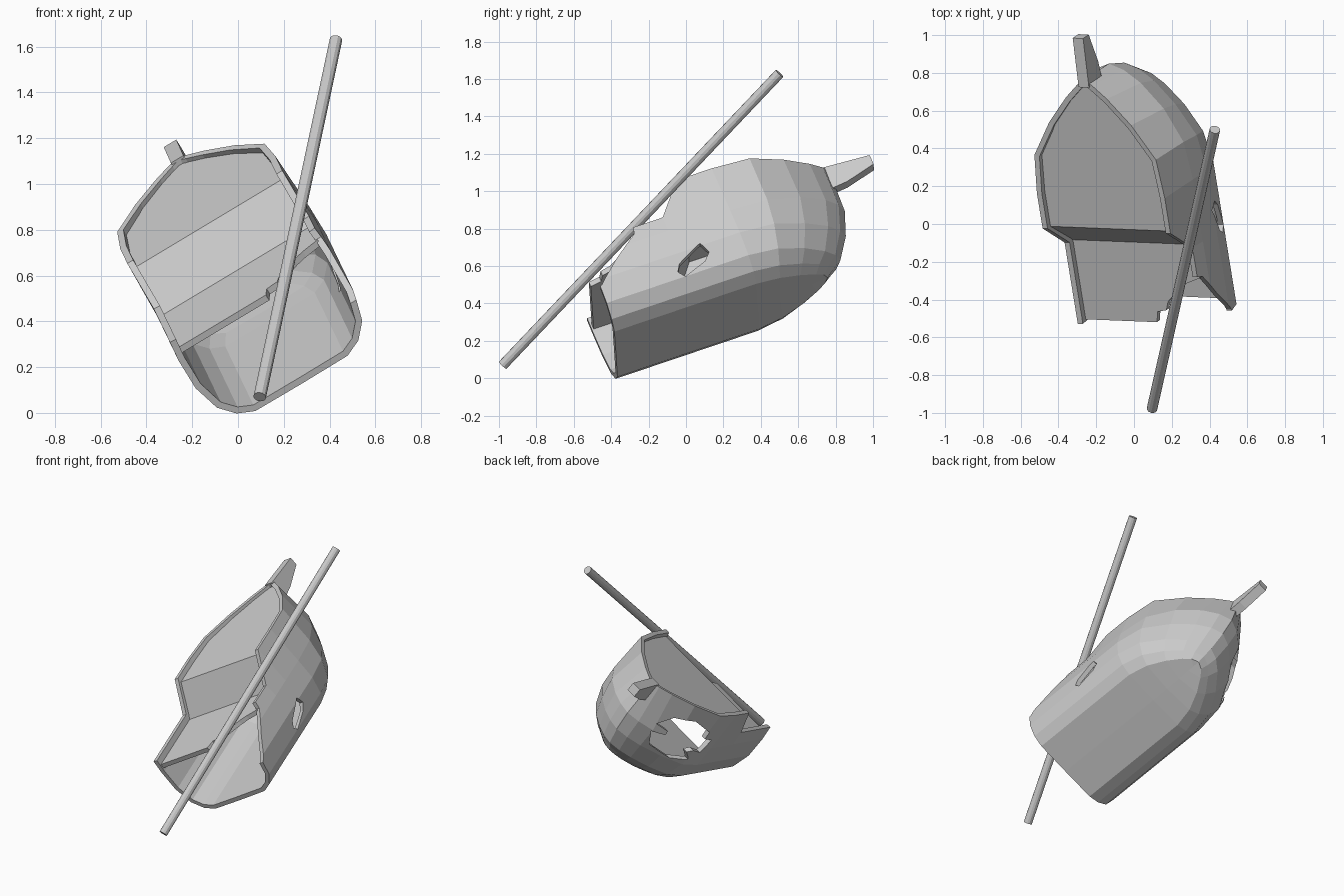
import bpy, bmesh
from mathutils import Vector, Matrix

if "Cube" in bpy.data.objects:
    bpy.data.objects.remove(bpy.data.objects["Cube"])

# Wreck frame: u = across the deck, v = towards the bow, w = up from the deck
V = Vector((-0.152, 0.937, 0.316)).normalized()
U = Vector((0.858, -0.04, 0.512))
U = (U - V * U.dot(V)).normalized()
W = U.cross(V)
FRAME = Matrix.Translation((-0.128, -0.025, 0.828)) @ Matrix((U, V, W)).transposed().to_4x4()


def add(name, bm, matrix=FRAME):
    mesh = bpy.data.meshes.new(name)
    bm.to_mesh(mesh)
    bm.free()
    ob = bpy.data.objects.new(name, mesh)
    bpy.context.collection.objects.link(ob)
    ob.matrix_world = matrix
    return ob


def prism(name, pts, lo, hi, axis):
    """Extrude a 2D outline along u (points are v, w) or w (points are u, v)."""
    place = (lambda p, d: (d, *p)) if axis == "u" else (lambda p, d: (*p, d))
    bm = bmesh.new()
    a = [bm.verts.new(place(p, lo)) for p in pts]
    b = [bm.verts.new(place(p, hi)) for p in pts]
    bm.faces.new(a)
    bm.faces.new(b)
    for i in range(len(pts)):
        j = (i + 1) % len(pts)
        bm.faces.new((a[i], a[j], b[j], b[i]))
    bmesh.ops.recalc_face_normals(bm, faces=bm.faces)
    return add(name, bm)


# Hull: waterlines (height, half width, stem position, taper of the bow)
STERN = [-0.61, -0.40, -0.15, 0.0, 0.20]
BOW = [0.33, 0.62, 0.84, 0.95, 1.0]
RAIL = [-0.155, -0.155, -0.155, 0.035, 0.035]
ROWS = [
    (None, 0.395, 0.85, (0.95, 0.64, 0.32, 0.12, 0)),
    (-0.25, 0.405, 0.84, (0.95, 0.73, 0.44, 0.21, 0)),
    (-0.40, 0.405, 0.79, (0.93, 0.68, 0.41, 0.20, 0)),
    (-0.53, 0.37, 0.71, (0.91, 0.67, 0.40, 0.20, 0)),
    (-0.60, 0.31, 0.65, (0.89, 0.65, 0.39, 0.20, 0)),
    (-0.635, 0.235, 0.61, (0.88, 0.64, 0.38, 0.20, 0)),
    (-0.637, 0.0, 0.58, (0, 0, 0, 0, 0)),
]
bm = bmesh.new()
grid = []
for w, half, stem, taper in ROWS:
    row = []
    for i, v in enumerate(STERN):
        row.append(bm.verts.new((half, v, RAIL[i] if w is None else w)))
    for f, k in zip(BOW, taper):
        z = 0.035 - 0.015 * f if w is None else w + 0.03 * f * f * (w < -0.55)
        row.append(bm.verts.new((half * k, 0.2 + f * (stem - 0.2), z)))
    grid.append(row)
for r0, r1 in zip(grid, grid[1:]):
    for i in range(len(r0) - 1):
        bm.faces.new((r0[i], r1[i], r1[i + 1], r0[i + 1]))
hull = add("hull", bm)
mirror = hull.modifiers.new("mirror", "MIRROR")
mirror.merge_threshold = 0.0005
shell = hull.modifiers.new("shell", "SOLIDIFY")
shell.thickness = 0.03
shell.offset = -1

# Damage: broken stern quarter, side gash, large bow hole
cutters = [
    prism("stern_break", [(-0.30, -0.1), (-0.33, -0.20), (-0.47, -0.31), (-0.60, -0.43),
                          (-0.70, -0.46), (-0.70, -0.1)], 0.2, 0.6, "u"),
    prism("side_gash", [(-0.166, -0.455), (-0.023, -0.385), (0.007, -0.445), (-0.03, -0.485),
                        (-0.16, -0.53), (-0.19, -0.495)], 0.22, 0.6, "u"),
    prism("bow_hole", [(0.28, -0.18), (0.38, -0.17), (0.39, -0.11), (0.54, -0.07), (0.67, -0.11),
                       (0.74, -0.20), (0.66, -0.21), (0.66, -0.24), (0.74, -0.26), (0.67, -0.36),
                       (0.50, -0.39), (0.38, -0.35), (0.44, -0.30), (0.41, -0.27), (0.30, -0.29)],
          -0.6, -0.04, "u"),
]
for c in cutters:
    c.hide_render = True
    cut = hull.modifiers.new(c.name, "BOOLEAN")
    cut.operation = "DIFFERENCE"
    cut.solver = "EXACT"
    cut.object = c
bpy.context.view_layer.update()
baked = bpy.data.meshes.new_from_object(
    hull.evaluated_get(bpy.context.evaluated_depsgraph_get()))
hull.modifiers.clear()
hull.data = baked
for c in cutters:
    bpy.data.objects.remove(c)

# Decks and the sloping bulkhead between them
half_deck = [(0.38, 0), (0.38, 0.2), (0.36, 0.41), (0.24, 0.6), (0.12, 0.73)]
prism("fore_deck", half_deck + [(0, 0.83)] + [(-u, v) for u, v in reversed(half_deck)],
      -0.03, 0, "w")
prism("main_deck", [(-0.38, -0.12), (-0.38, -0.60), (0.07, -0.60), (0.085, -0.54), (0.14, -0.53),
                    (0.16, -0.48), (0.25, -0.40), (0.30, -0.37), (0.38, -0.34), (0.38, -0.12)],
      -0.23, -0.20, "w")
prism("bulkhead", [(-0.15, -0.20), (0, 0), (0.035, -0.01), (-0.12, -0.22)], -0.38, 0.38, "u")

# Bowsprit stub
prism("bowsprit", [(0.81, 0.03), (1.08, 0.01), (1.08, -0.05), (0.91, -0.10), (0.81, -0.11)],
      -0.032, 0.032, "u")

# Fallen mast
foot, tip = Vector((0.095, -0.98, 0.07)), Vector((0.428, 0.5, 1.63))
bm = bmesh.new()
bmesh.ops.create_cone(bm, cap_ends=True, segments=12, radius1=0.028, radius2=0.028,
                      depth=(tip - foot).length)
axis = (tip - foot).to_track_quat("Z", "Y").to_matrix().to_4x4()
add("mast", bm, Matrix.Translation((foot + tip) / 2) @ axis)
